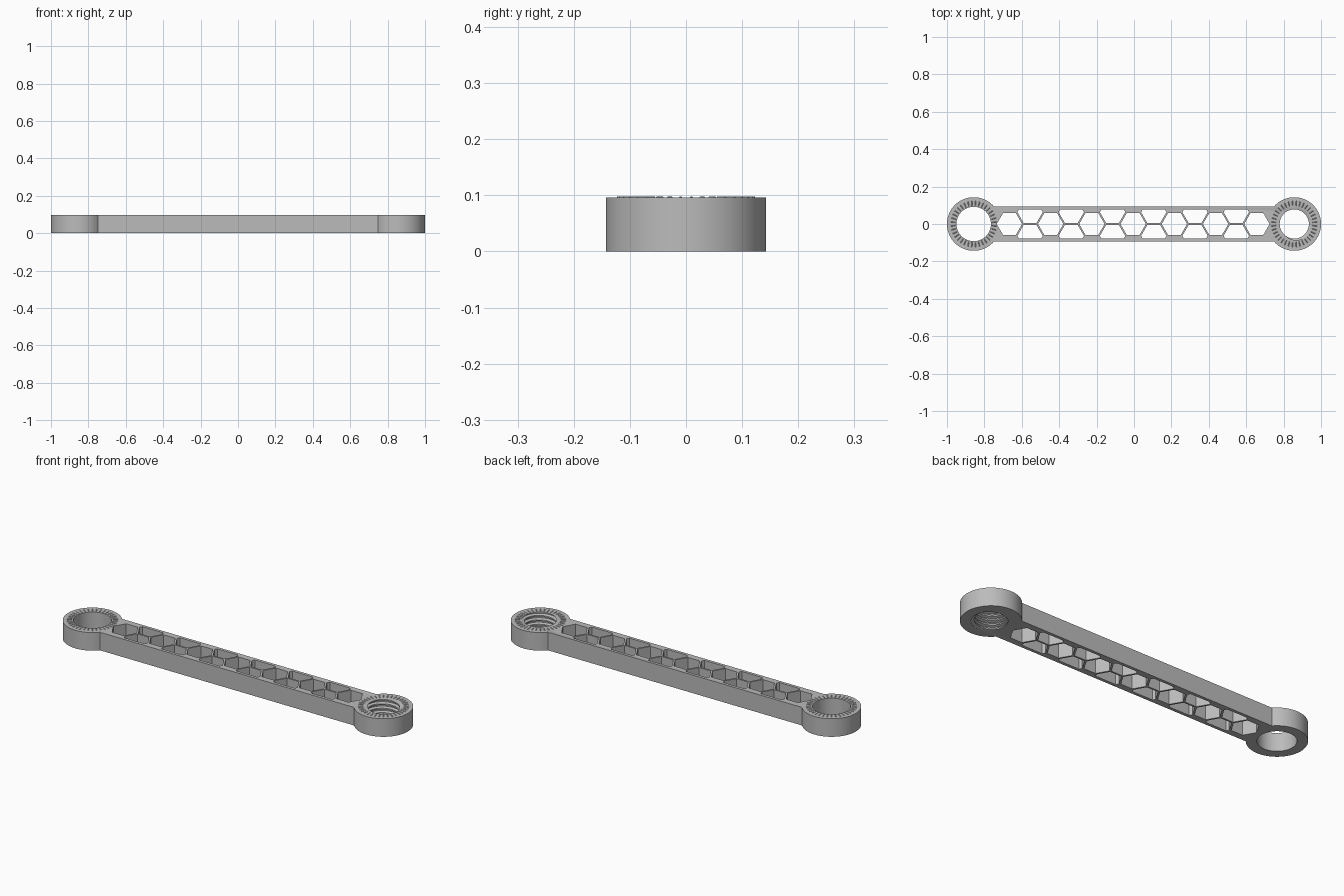
import bpy, bmesh, math
from math import pi, cos, sin, sqrt

if "Cube" in bpy.data.objects:
    bpy.data.objects.remove(bpy.data.objects["Cube"])

H = 0.0962          # body thickness
END_X, END_R = 0.857, 0.143
BAR_Y = 0.093

grey = bpy.data.materials.new("plain_grey")
grey.diffuse_color = (0.5, 0.5, 0.5, 1)
grey.use_nodes = True
grey.node_tree.nodes["Principled BSDF"].inputs["Base Color"].default_value = grey.diffuse_color


def finish(bm, name):
    bmesh.ops.recalc_face_normals(bm, faces=bm.faces)
    me = bpy.data.meshes.new(name)
    bm.to_mesh(me)
    bm.free()
    me.materials.append(grey)
    ob = bpy.data.objects.new(name, me)
    bpy.context.collection.objects.link(ob)
    return ob


def prism(bm, pts, z0, z1):
    lo = [bm.verts.new((x, y, z0)) for x, y in pts]
    hi = [bm.verts.new((x, y, z1)) for x, y in pts]
    n = len(pts)
    bm.faces.new(lo[::-1])
    bm.faces.new(hi)
    for i in range(n):
        j = (i + 1) % n
        bm.faces.new((lo[i], lo[j], hi[j], hi[i]))


def circle(cx, r, n=96):
    return [(cx + r * cos(2 * pi * i / n), r * sin(2 * pi * i / n)) for i in range(n)]


def thread(bm, cx, minor, major, pitch, turns, z0, n=64):
    # helical surface: the last column joins the first one a full turn higher
    prof = [(0.0, minor), (0.3, minor), (0.5, major), (0.8, major)]
    m = len(prof)
    rows = turns * m
    col = []
    for j in range(n):
        a = 2 * pi * j / n
        c = []
        for k in range(rows + (m + 1 if j == 0 else 1)):
            if j == 0 and k > rows + m:
                break
            f, r = prof[k % m]
            c.append(bm.verts.new((cx + r * cos(a), r * sin(a),
                                   z0 + (k // m + f + j / n) * pitch)))
        col.append(c)
    col.append(col[0][m:])
    for j in range(n):
        for k in range(rows):
            bm.faces.new((col[j][k], col[j + 1][k], col[j + 1][k + 1], col[j][k + 1]))
    # close both ends with fans, including the step at the seam
    for base, z in ((0, z0 - 0.02), (rows, z0 + (turns + 1) * pitch + 0.02)):
        mid = bm.verts.new((cx, 0, z))
        loop = [col[j][base] for j in range(n)] + col[0][base + 1:base + m + 1][::-1]
        for i, v in enumerate(loop):
            bm.faces.new((mid, v, loop[(i + 1) % len(loop)]))


def boolean(ob, cutter):
    mod = ob.modifiers.new("cut", 'BOOLEAN')
    mod.operation, mod.solver, mod.object = 'DIFFERENCE', 'EXACT', cutter
    bpy.context.view_layer.objects.active = ob
    bpy.ops.object.modifier_apply(modifier=mod.name)
    bpy.data.objects.remove(cutter)


# Link arm: one outline of two round ends joined by a straight bar
bm = bmesh.new()
a0 = pi - math.asin(BAR_Y / END_R)
N = 80
half = [(END_X + END_R * cos(-a0 + 2 * a0 * i / N), END_R * sin(-a0 + 2 * a0 * i / N))
        for i in range(N + 1)]
prism(bm, half + [(-x, -y) for x, y in half], 0, H)
arm = finish(bm, "link_arm")

# Honeycomb openings: full hexagons on the centre line, clipped ones either side
R = 0.068
h = R * sqrt(3) / 2
PITCH, ROW, CLIP = 0.2205, 0.0635, 0.077
bm = bmesh.new()
for i in range(7):
    cx = -0.0045 + (i - 3) * PITCH
    prism(bm, [(cx + R * cos(k * pi / 3), R * sin(k * pi / 3)) for k in range(6)], -0.05, 0.15)
d = CLIP - ROW
w = R - d / sqrt(3)
clipped = [(-R / 2, -h), (R / 2, -h), (R, 0), (w, d), (-w, d), (-R, 0)]
for i in range(6):
    cx = -0.0045 + (i - 2.5) * PITCH
    for s in (1, -1):
        prism(bm, [(cx + x, s * (ROW + y)) for x, y in clipped], -0.05, 0.15)
# Plain bore at the left end
prism(bm, circle(-END_X, 0.092), -0.05, 0.15)
boolean(arm, finish(bm, "opening_cutter"))

# Threaded bore at the right end
bm = bmesh.new()
thread(bm, END_X, 0.078, 0.092, 0.0235, 8, -0.06)
boolean(arm, finish(bm, "thread_cutter"))

# Radial grip ridges on top of both ends
bm = bmesh.new()
TEETH = 36
for cx in (-END_X, END_X):
    for i in range(TEETH):
        a = 2 * pi * (i + 0.5) / TEETH
        ux, uy = cos(a), sin(a)

        def vert(r, t, z):
            return bm.verts.new((cx + r * ux - t * uy, r * uy + t * ux, z))
        ends = []
        for r, t in ((0.098, 0.003), (0.123, 0.004)):
            ends.append((vert(r, -t, H - 0.001), vert(r, t, H - 0.001), vert(r, 0, H + 0.002)))
        p, q = ends
        bm.faces.new(p)
        bm.faces.new(q[::-1])
        for k in range(3):
            m = (k + 1) % 3
            bm.faces.new((p[k], q[k], q[m], p[m]))
finish(bm, "grip_ridges")

# Smooth round walls, crisp edges
bpy.ops.object.select_all(action='DESELECT')
arm.select_set(True)
bpy.context.view_layer.objects.active = arm
bpy.ops.object.shade_smooth_by_angle(angle=math.radians(25))
